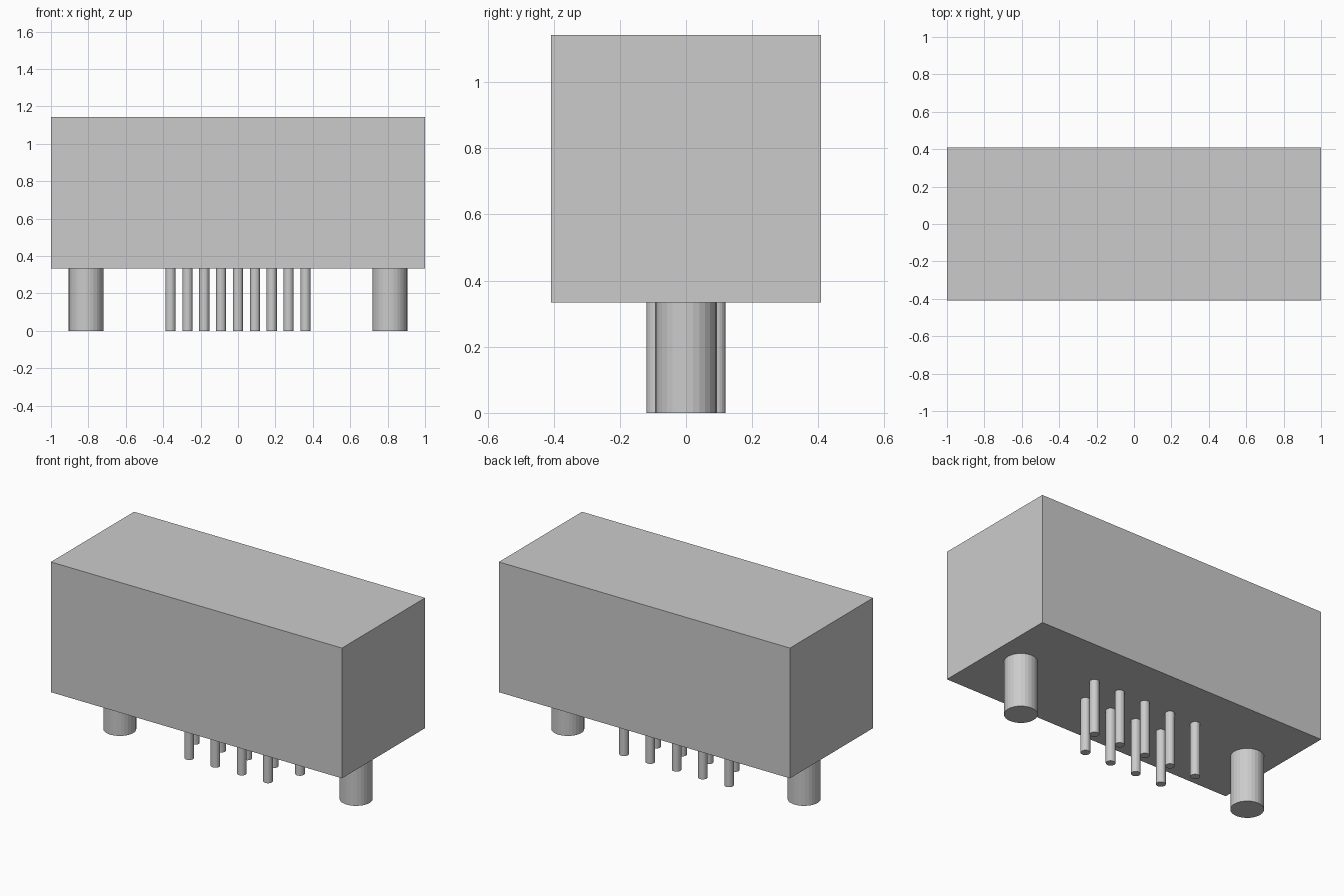
import bpy

if "Cube" in bpy.data.objects:
    bpy.data.objects.remove(bpy.data.objects["Cube"], do_unlink=True)

grey = bpy.data.materials.new("light grey")
grey.use_nodes = True
grey.diffuse_color = (0.6, 0.6, 0.6, 1)
grey.node_tree.nodes["Principled BSDF"].inputs["Base Color"].default_value = (0.6, 0.6, 0.6, 1)

BASE, TOP = 0.334, 1.143   # underside and top of the housing


def finish(name):
    obj = bpy.context.object
    obj.name = name
    obj.data.materials.append(grey)
    return obj


def leg(name, x, y, radius, sides):
    """Upright cylinder from the ground to the housing underside."""
    bpy.ops.mesh.primitive_cylinder_add(vertices=sides, radius=radius, depth=BASE,
                                        location=(x, y, BASE / 2))
    return finish(name)


# Housing block
bpy.ops.mesh.primitive_cube_add(size=1, location=(0, 0, (BASE + TOP) / 2))
housing = finish("housing")
housing.scale = (2, 0.816, TOP - BASE)

# Thick mounting posts at both ends
for side, x in (("right", -0.812), ("left", 0.812)):
    leg(f"{side}_mounting_post", x, 0, 0.093, 28)

# Contact pins: five at the back, four staggered at the front
PITCH, ROW_Y = 0.1805, 0.0925
for row, count, y in (("back", 5, ROW_Y), ("front", 4, -ROW_Y)):
    for i in range(count):
        leg(f"{row}_pin_{i + 1}", (i - (count - 1) / 2) * PITCH, y, 0.027, 20)
